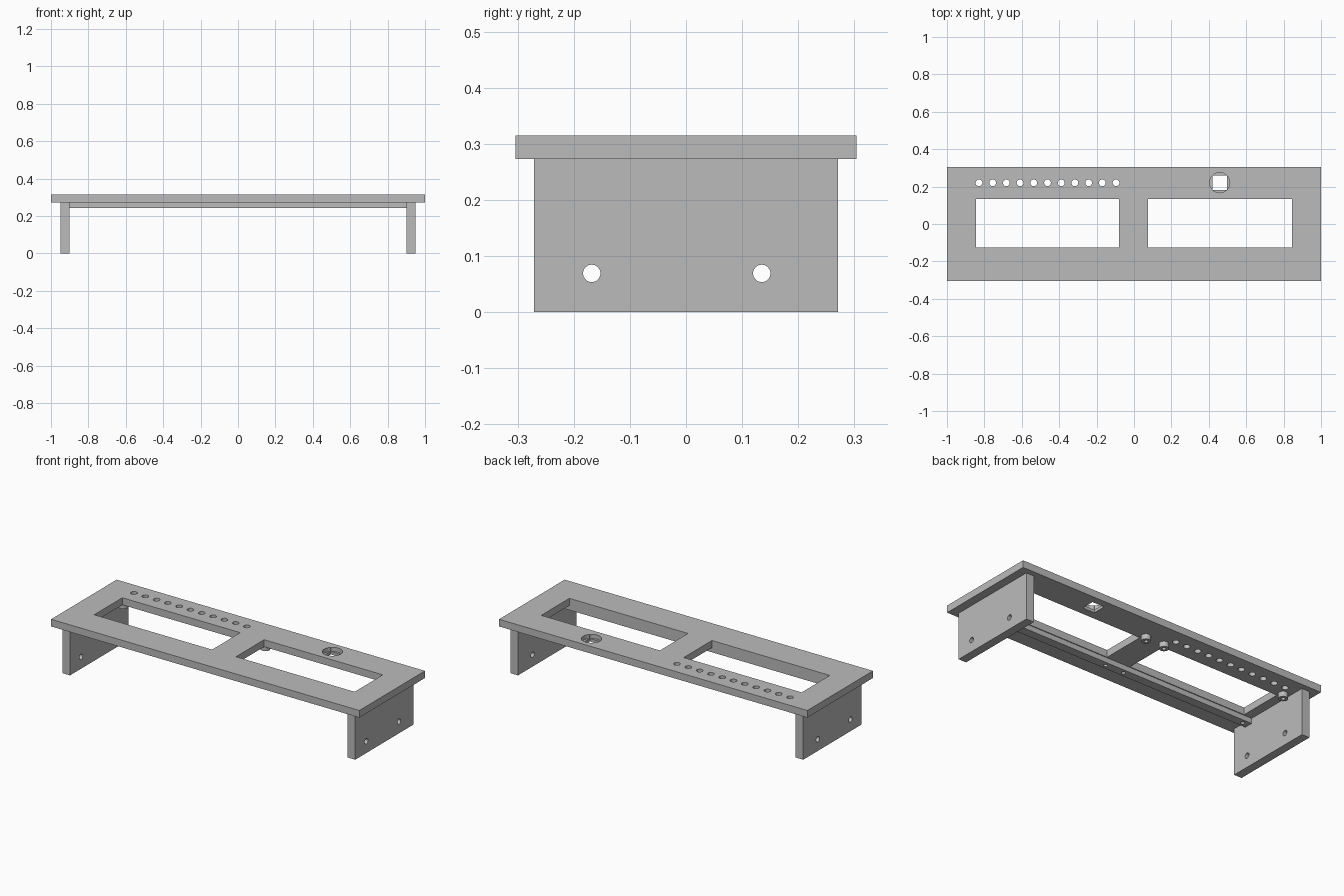
import bpy
import bmesh
from math import radians
from mathutils import Matrix, Vector

old = bpy.data.objects.get("Cube")
if old:
    bpy.data.objects.remove(old, do_unlink=True)

grey = bpy.data.materials.new("mid grey")
grey.use_nodes = True
grey.diffuse_color = (0.5, 0.5, 0.5, 1)
grey.node_tree.nodes["Principled BSDF"].inputs["Base Color"].default_value = grey.diffuse_color


def box(bm, lo, hi):
    lo, hi = Vector(lo), Vector(hi)
    size = Matrix.Diagonal((*(hi - lo), 1))
    bmesh.ops.create_cube(bm, size=1, matrix=Matrix.Translation((lo + hi) / 2) @ size)


def rod(bm, centre, radius, length, axis="Z"):
    turn = Matrix.Rotation(radians(90), 4, "Y") if axis == "X" else Matrix()
    bmesh.ops.create_cone(bm, cap_ends=True, segments=32, radius1=radius, radius2=radius,
                          depth=length, matrix=Matrix.Translation(centre) @ turn)


def make(name, bm):
    mesh = bpy.data.meshes.new(name)
    bm.to_mesh(mesh)
    bm.free()
    mesh.materials.append(grey)
    obj = bpy.data.objects.new(name, mesh)
    bpy.context.collection.objects.link(obj)
    return obj


def activate(obj):
    bpy.ops.object.select_all(action="DESELECT")
    obj.select_set(True)
    bpy.context.view_layer.objects.active = obj


def cut(obj, cutter_bm):
    cutter = make("cutter", cutter_bm)
    cutter.hide_render = True
    mod = obj.modifiers.new("cut", "BOOLEAN")
    mod.operation, mod.solver, mod.object = "DIFFERENCE", "EXACT", cutter
    activate(obj)
    bpy.ops.object.modifier_apply(modifier=mod.name)
    bpy.data.objects.remove(cutter, do_unlink=True)


def finish(obj):
    activate(obj)
    bpy.ops.object.shade_smooth_by_angle(angle=radians(30))


UNDER, TOP, LOW = 0.273, 0.315, 0.243
MOUNTS = (-0.86, -0.06, 0.06, 0.86)

# Top panel with two windows, a row of small holes and a socket
bm = bmesh.new()
box(bm, (-1, -0.304, UNDER), (1, 0.304, TOP))
panel = make("top_panel", bm)

bm = bmesh.new()
for x0, x1 in ((-0.845, -0.08), (0.075, 0.845)):
    box(bm, (x0, -0.126, 0.2), (x1, 0.135, 0.4))
for i in range(11):
    rod(bm, (-0.829 + i * 0.0733, 0.22, 0.3), 0.018, 0.2)
box(bm, (0.419, 0.182, 0.2), (0.497, 0.26, 0.4))
cut(panel, bm)

# Round recess above the square socket hole
bm = bmesh.new()
rod(bm, (0.458, 0.221, TOP + 0.02), 0.054, 0.09)
cut(panel, bm)
finish(panel)

# End legs with two cross holes each
for name, side in (("left_leg", 1), ("right_leg", -1)):
    bm = bmesh.new()
    xs = sorted((side * 0.9, side * 0.95))
    box(bm, (xs[0], -0.271, 0), (xs[1], 0.271, UNDER))
    leg = make(name, bm)
    bm = bmesh.new()
    for y in (-0.168, 0.135):
        rod(bm, (side * 0.925, y, 0.069), 0.0155, 0.2, "X")
    cut(leg, bm)
    finish(leg)

# Mounting rail under the front edge of the windows
bm = bmesh.new()
box(bm, (-0.9, -0.182, LOW), (0.9, -0.131, UNDER))
rail = make("mounting_rail", bm)
bm = bmesh.new()
for x in MOUNTS:
    rod(bm, (x, -0.156, UNDER), 0.011, 0.2)
cut(rail, bm)
finish(rail)

# Hollow standoffs behind the windows
for i, x in enumerate(MOUNTS):
    bm = bmesh.new()
    rod(bm, (x, 0.168, (LOW + UNDER) / 2), 0.026, UNDER - LOW)
    post = make(f"standoff_{i + 1}", bm)
    bm = bmesh.new()
    rod(bm, (x, 0.168, UNDER), 0.011, 0.2)
    cut(post, bm)
    finish(post)
